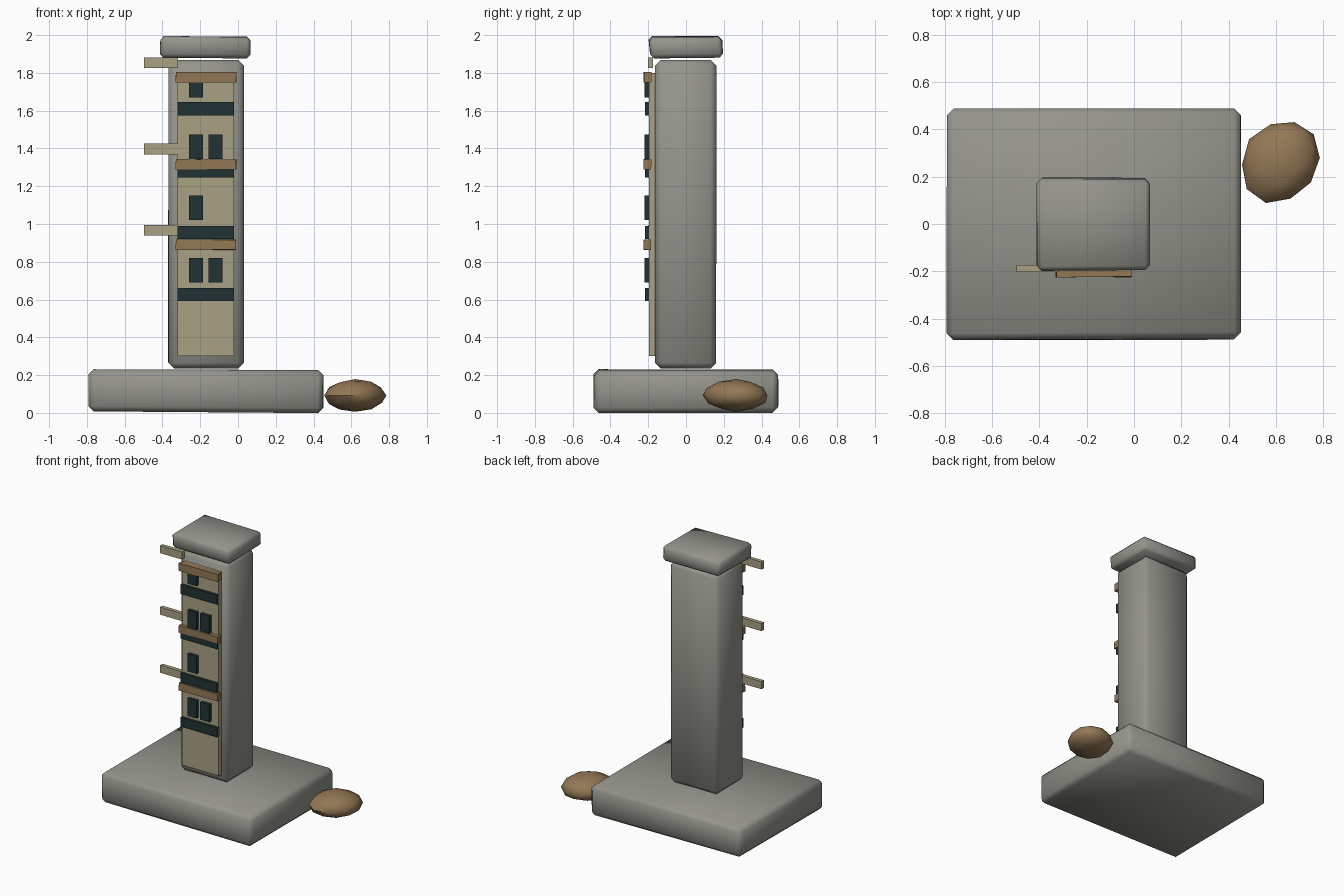
import bpy, bmesh, math, random
from mathutils import Vector

random.seed(4)
cube = bpy.data.objects.get("Cube")
if cube:
    bpy.data.objects.remove(cube, do_unlink=True)


def material(name, r, g, b):
    m = bpy.data.materials.new(name)
    m.use_nodes = True
    m.diffuse_color = (r, g, b, 1)
    m.node_tree.nodes["Principled BSDF"].inputs["Base Color"].default_value = (r, g, b, 1)
    return m


stone = material("grey stone", 0.30, 0.30, 0.265)
tan = material("pale wood", 0.40, 0.355, 0.235)
brown = material("brown wood", 0.29, 0.185, 0.09)
dark = material("dark slate", 0.016, 0.032, 0.034)


def finish(bm, name, mat, smooth=None):
    bmesh.ops.recalc_face_normals(bm, faces=bm.faces[:])
    mesh = bpy.data.meshes.new(name)
    bm.to_mesh(mesh)
    bm.free()
    mesh.materials.append(mat)
    obj = bpy.data.objects.new(name, mesh)
    bpy.context.collection.objects.link(obj)
    if smooth:
        bpy.ops.object.select_all(action='DESELECT')
        obj.select_set(True)
        bpy.context.view_layer.objects.active = obj
        bpy.ops.object.shade_smooth_by_angle(angle=math.radians(smooth))
    return obj


def block(name, mat, x, y, z, bevel=0, wobble=0, tilt=0, skew=0):
    """Box between ranges; tilt drops the +x end, skew shifts the top in y."""
    bm = bmesh.new()
    bmesh.ops.create_cube(bm, size=1)
    low, high = Vector((x[0], y[0], z[0])), Vector((x[1], y[1], z[1]))
    for v in bm.verts:
        unit = v.co.copy()
        v.co = (low + high) / 2 + unit * (high - low)
        v.co.z -= tilt * unit.x
        v.co.y += skew * unit.z
        v.co += Vector([random.uniform(-wobble, wobble) for _ in range(3)])
    if bevel:
        bmesh.ops.bevel(bm, geom=bm.edges[:], offset=bevel, segments=1,
                        affect='EDGES', profile=0.5)
    return finish(bm, name, mat, 50 if bevel else None)


# Stone base, pillar and capstone
block("base_slab", stone, (-0.79, 0.45), (-0.487, 0.487), (0.005, 0.228), 0.028, 0.004, 0.008)
block("pillar", stone, (-0.37, 0.03), (-0.163, 0.16), (0.235, 1.87), 0.03, 0.002)
block("capstone", stone, (-0.41, 0.067), (-0.195, 0.195), (1.88, 1.995), 0.02, 0.005, 0.004, -0.01)

# Front panel with bands, windows and trim
block("front_panel", tan, (-0.32, -0.02), (-0.197, -0.16), (0.30, 1.80))

for i, z in enumerate((0.627, 0.955, 1.28, 1.61)):
    block(f"dark_band_{i + 1}", dark, (-0.32, -0.02), (-0.216, -0.186), (z - 0.035, z + 0.035))

for i, z in enumerate((0.755, 1.085, 1.41, 1.735)):
    for j, x in enumerate((-0.222, -0.118)[:2 - i % 2]):
        block(f"window_{i + 1}_{j + 1}", dark, (x - 0.037, x + 0.037),
              (-0.221, -0.196), (z - 0.065, z + 0.065))

for i, z in enumerate((0.89, 1.315, 1.777)):
    block(f"trim_board_{i + 1}", brown, (-0.33, -0.01), (-0.224, -0.184),
          (z - 0.027, z + 0.027), wobble=0.002)

# Pegs sticking out to the side
for i, z in enumerate((0.967, 1.397, 1.853)):
    block(f"side_peg_{i + 1}", tan, (-0.497, -0.318), (-0.202, -0.174), (z - 0.028, z + 0.028))

# Boulder beside the base
bm = bmesh.new()
bmesh.ops.create_icosphere(bm, subdivisions=2, radius=1)
turn = math.radians(55)
for v in bm.verts:
    p = v.co * random.uniform(0.97, 1.04)
    a, b = p.x * 0.182, p.y * 0.157
    v.co = (0.62 + a * math.cos(turn) - b * math.sin(turn),
            0.265 + a * math.sin(turn) + b * math.cos(turn),
            0.092 + p.z * 0.084)
finish(bm, "boulder", brown, 40)
